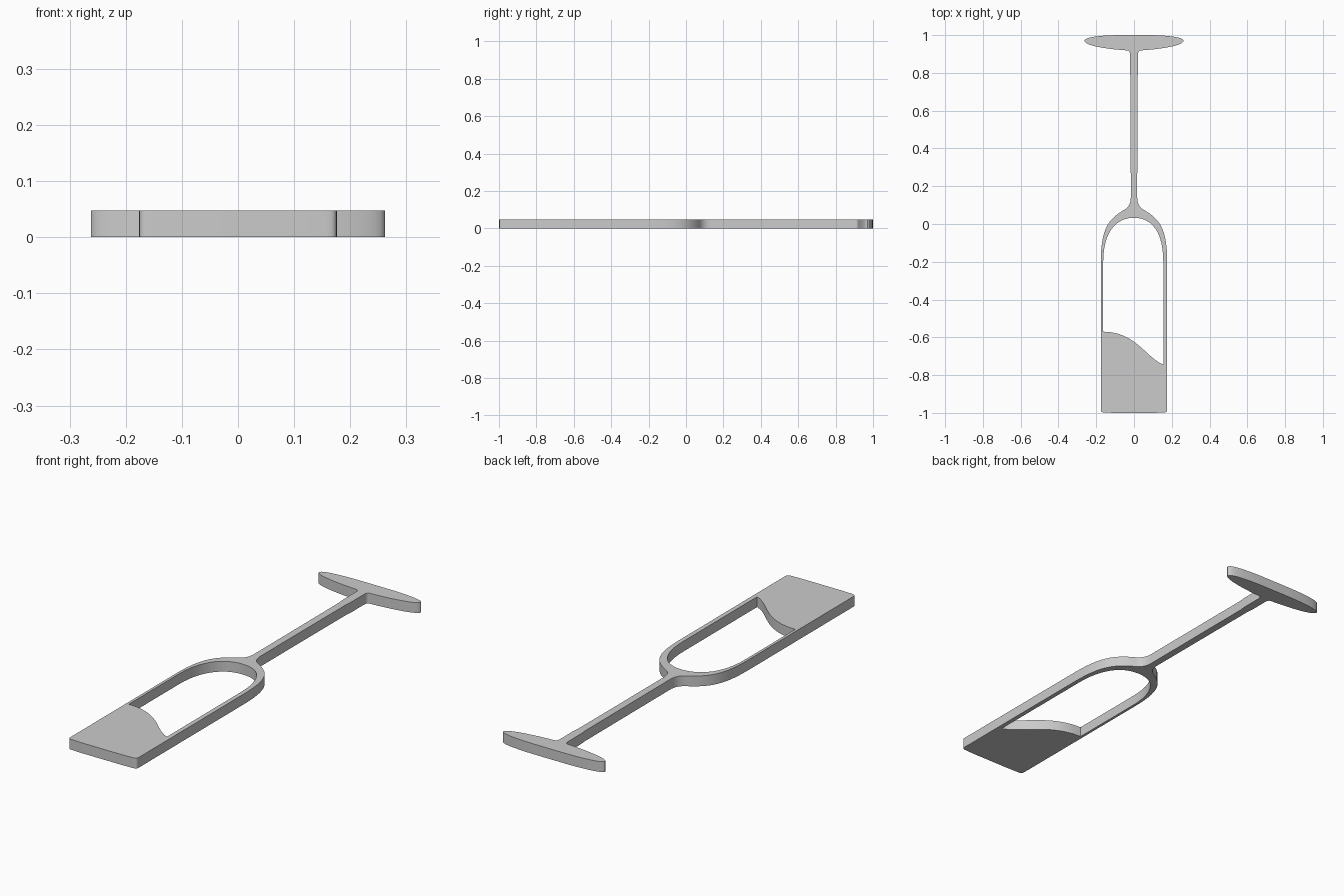
import bpy, bmesh
from mathutils import Vector
from mathutils.geometry import interpolate_bezier

if "Cube" in bpy.data.objects:
    bpy.data.objects.remove(bpy.data.objects["Cube"])

THICK = 0.048


def trace(start, segments, steps=12):
    """Follow straight (end,) and curved (c1, c2, end) segments."""
    pts = [Vector(start)]
    for seg in segments:
        if len(seg) == 1:
            pts.append(Vector(seg[0]))
        else:
            a, b, c = (Vector(p) for p in seg)
            pts += [p.to_2d() for p in interpolate_bezier(pts[-1], a, b, c, steps + 1)[1:]]
    return pts


def mirrored(half):
    """Close a half outline that starts and ends on x = 0."""
    return half + [Vector((-p.x, p.y)) for p in reversed(half[1:-1])]


# Outer silhouette: foot, stem, shoulder and straight bowl
outer = mirrored(trace((0, 1.0), [
    ((0.08, 1.0),),
    ((0.16, 0.999), (0.262, 0.992), (0.262, 0.97)),
    ((0.262, 0.945), (0.15, 0.926), (0.035, 0.919)),
    ((0.025, 0.918), (0.021, 0.91), (0.021, 0.895)),
    ((0.021, 0.80),),
    ((0.018, 0.77),),
    ((0.017, 0.14),),
    ((0.018, 0.10), (0.035, 0.083), (0.06, 0.07)),
    ((0.145, 0.02), (0.176, -0.04), (0.176, -0.21)),
    ((0.176, -0.98),),
    ((0.176, -0.993), (0.172, -0.997), (0.156, -0.998)),
    ((0.10, -1.0),),
    ((0, -1.0),),
]))

# Opening: domed end of the bowl and the wavy liquid line
opening = trace((0, 0.033), [
    ((0.10, 0.033), (0.155, -0.05), (0.155, -0.20)),
    ((0.155, -0.744),),
    ((0.07, -0.715), (0.01, -0.57), (-0.163, -0.57)),
    ((-0.163, -0.20),),
    ((-0.163, -0.05), (-0.10, 0.033), (0, 0.033)),
])[:-1]

# Filled, extruded plate
curve = bpy.data.curves.new("flute_glass_profile", 'CURVE')
curve.dimensions = '2D'
curve.fill_mode = 'BOTH'
curve.extrude = THICK / 2
for loop in (outer, opening):
    spline = curve.splines.new('POLY')
    spline.points.add(len(loop) - 1)
    for point, p in zip(spline.points, loop):
        point.co = (p.x, p.y, 0, 1)
    spline.use_cyclic_u = True
glass = bpy.data.objects.new("flute_glass", curve)
bpy.context.collection.objects.link(glass)
bpy.context.view_layer.objects.active = glass
glass.select_set(True)
bpy.ops.object.convert(target='MESH')
glass = bpy.context.object

# Weld the walls to the faces and rest the plate on the ground
bm = bmesh.new()
bm.from_mesh(glass.data)
bmesh.ops.remove_doubles(bm, verts=bm.verts, dist=1e-5)
bmesh.ops.translate(bm, verts=bm.verts, vec=(0, 0, THICK / 2))
bmesh.ops.recalc_face_normals(bm, faces=bm.faces)
bm.to_mesh(glass.data)
bm.free()
bpy.ops.object.shade_smooth_by_angle()
